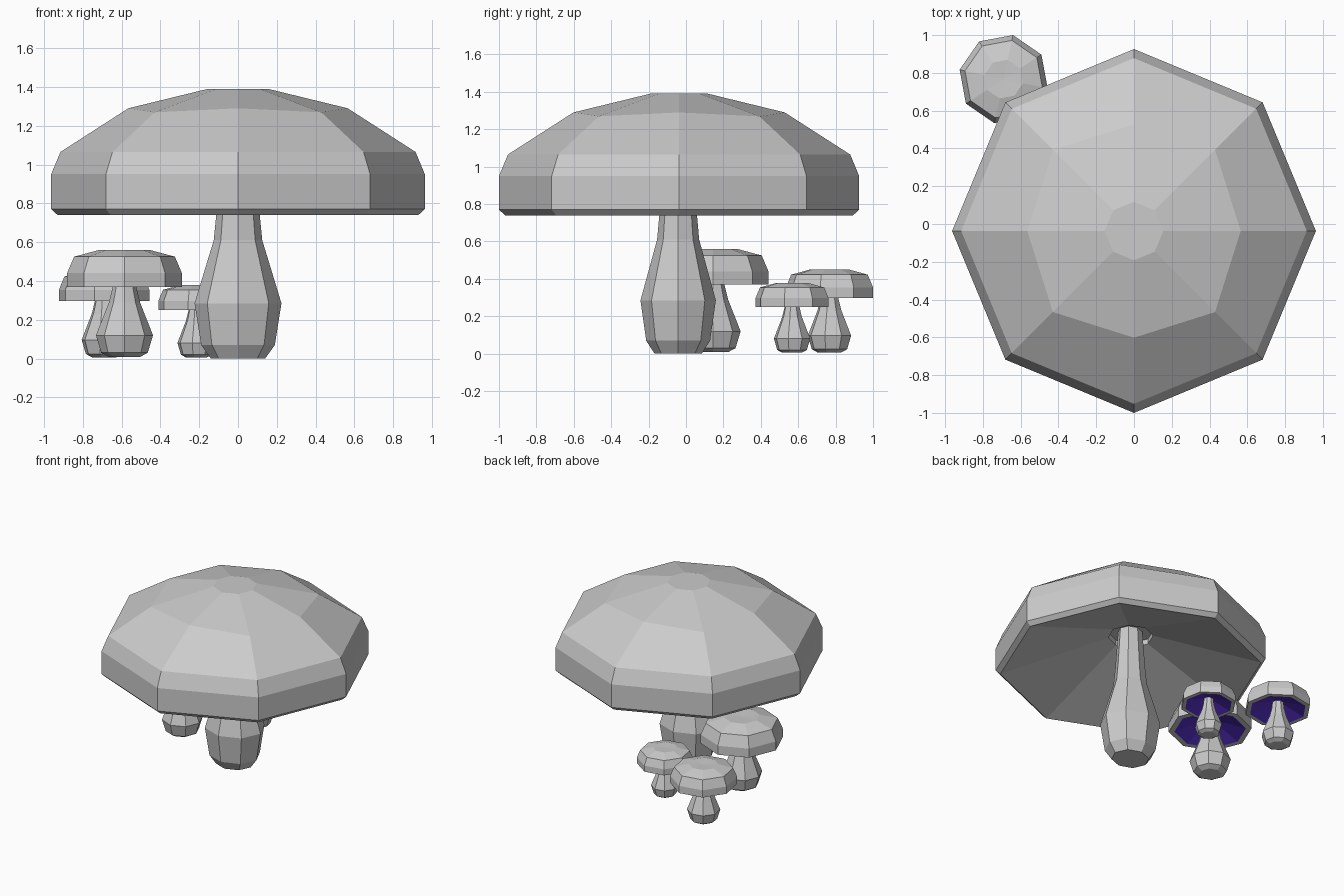
import bpy, bmesh
from math import cos, sin, radians

cube = bpy.data.objects.get("Cube")
if cube:
    bpy.data.objects.remove(cube, do_unlink=True)


def make_material(name, rgb):
    mat = bpy.data.materials.new(name)
    mat.use_nodes = True
    color = (*rgb, 1.0)
    mat.diffuse_color = color
    mat.node_tree.nodes["Principled BSDF"].inputs["Base Color"].default_value = color
    return mat


grey = make_material("mid grey", (0.6, 0.6, 0.6))
purple = make_material("deep purple", (0.1, 0.03, 0.62))
SIDES = 8


def lathe(name, profile, location, turn=0, size=1.0, y_scale=1.0, purple_bands=()):
    """Spin a (radius, height, diagonal bulge) profile into a flat-shaded eight-sided solid."""
    bm = bmesh.new()
    rings = []
    for r, z, *bulge in profile:
        if r == 0:
            rings.append([bm.verts.new((0, 0, z * size))] * SIDES)
            continue
        ring = []
        for i in range(SIDES):
            a = radians(turn + 360 * i / SIDES)
            extra = bulge[0] if bulge and i % 2 else 0
            reach = (r + extra) * size
            ring.append(bm.verts.new((reach * cos(a), reach * sin(a) * y_scale,
                                      (z - extra / 2) * size)))
        rings.append(ring)
    for band, (low, high) in enumerate(zip(rings, rings[1:])):
        for i in range(SIDES):
            j = (i + 1) % SIDES
            corners = list(dict.fromkeys((low[i], low[j], high[j], high[i])))
            face = bm.faces.new(corners)
            face.material_index = int(band in purple_bands)
    bmesh.ops.recalc_face_normals(bm, faces=bm.faces)
    mesh = bpy.data.meshes.new(name)
    bm.to_mesh(mesh)
    bm.free()
    mesh.materials.append(grey)
    if purple_bands:
        mesh.materials.append(purple)
    obj = bpy.data.objects.new(name, mesh)
    obj.location = location
    bpy.context.collection.objects.link(obj)
    return obj


# Large mushroom: hollow cap with bevelled rim and a socket for the bulging stem
large_cap = [(0, 1.04), (0.16, 1.04), (0.16, 1.0), (0.93, 0.74), (0.963, 0.77),
             (0.963, 0.95), (0.915, 1.065), (0.565, 1.29, 0.042), (0.155, 1.39), (0, 1.39)]
large_stem = [(0, 0), (0.14, 0), (0.19, 0.07), (0.224, 0.285),
              (0.125, 0.61), (0.112, 0.74), (0.09, 1.05), (0, 1.05)]
lathe("large_cap", large_cap, (0, -0.037, 0))
lathe("large_stem", large_stem, (0, -0.042, 0), y_scale=0.9)

# Small mushrooms: one shape at three sizes, with purple gills under the cap
small_cap = [(0, 0.44), (0.06, 0.44), (0.255, 0.37), (0.296, 0.37), (0.296, 0.44),
             (0.26, 0.525), (0.13, 0.56), (0, 0.555)]
small_stem = [(0, 0.008), (0.08, 0.008), (0.12, 0.03), (0.147, 0.12),
              (0.08, 0.29), (0.06, 0.37), (0.05, 0.46), (0, 0.46)]
clusters = [("middle", -0.585, 0.145, 1.0, 0),
            ("back", -0.69, 0.767, 0.805, 33),
            ("tiny", -0.215, 0.567, 0.675, 33)]
for label, x, y, size, turn in clusters:
    lathe(label + "_cap", small_cap, (x, y, 0), turn, size, purple_bands=(0, 1))
    lathe(label + "_stem", small_stem, (x, y, 0), turn, size)
